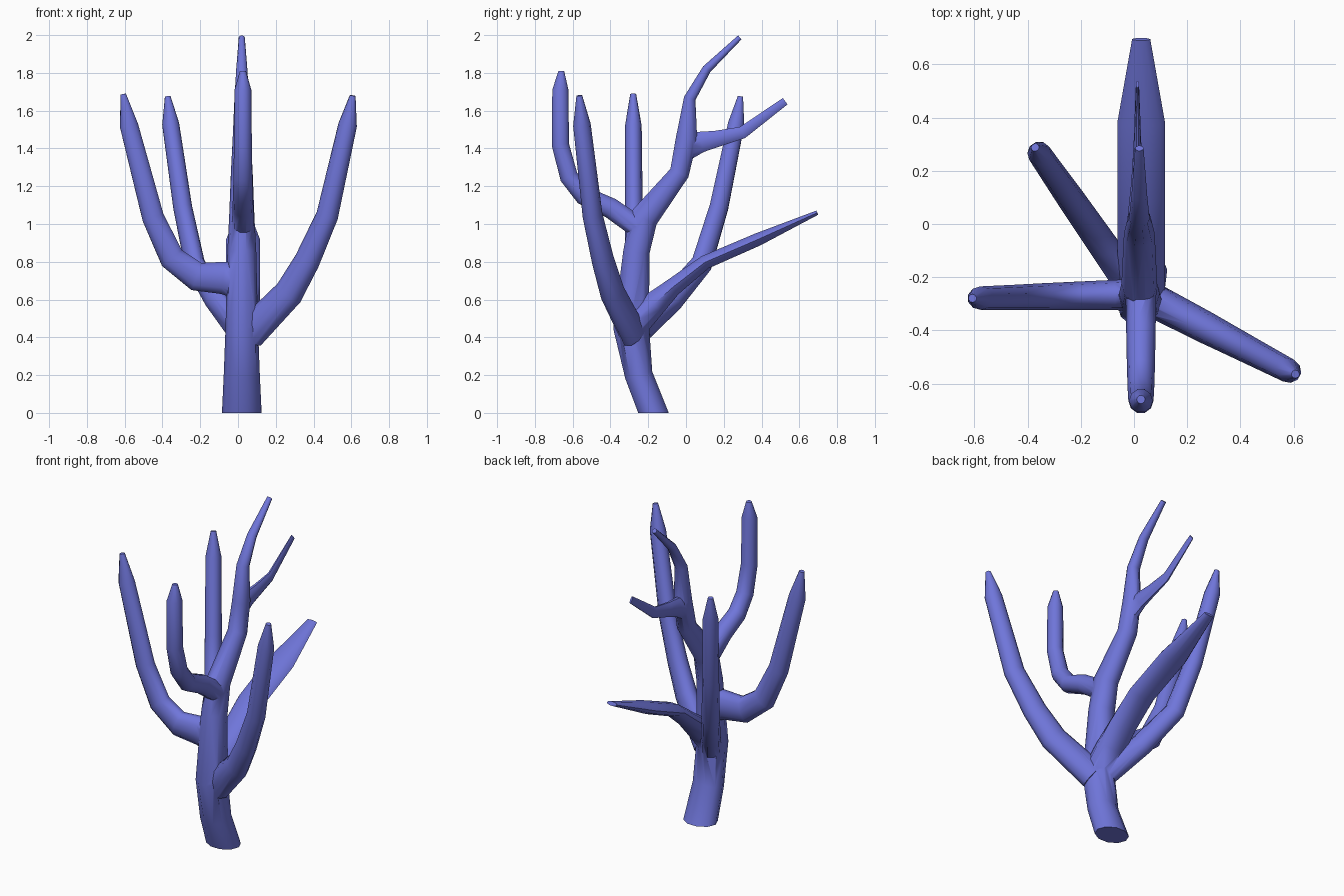
import bpy, bmesh, math
from mathutils import Vector

if "Cube" in bpy.data.objects:
    bpy.data.objects.remove(bpy.data.objects["Cube"])

mat = bpy.data.materials.new("coral_blue")
mat.diffuse_color = (0.16, 0.18, 0.70, 1)
mat.use_nodes = True
mat.node_tree.nodes["Principled BSDF"].inputs["Base Color"].default_value = mat.diffuse_color
SIDES = 10


def limb(name, origin, heading, wide, deep, path, tip=0.38):
    """Tapered oval tube in the vertical plane through origin at the heading angle.
    path holds (distance out, height[, half depth]); other sizes taper linearly."""
    ang = math.radians(heading)
    out = Vector((math.cos(ang), math.sin(ang), 0))
    side = Vector((out.y, -out.x, 0))
    pts = [Vector((*origin, 0)) + out * p[0] + Vector((0, 0, p[1])) for p in path]
    last = len(path) - 1
    bm = bmesh.new()
    rings = []
    for i, p in enumerate(path):
        f = i / last
        w = wide[0] + (wide[1] - wide[0]) * f
        h = p[2] if len(p) > 2 else deep[0] + (deep[1] - deep[0]) * f
        if i == last:
            w, h = w * tip, h * tip
        a = (pts[i] - pts[max(i - 1, 0)]).normalized()
        b = (pts[min(i + 1, last)] - pts[i]).normalized()
        tangent = Vector((0, 0, 1)) if p[1] == 0 else (a + b).normalized()
        up = side.cross(tangent).normalized()
        turns = [2 * math.pi * k / SIDES for k in range(SIDES)]
        rings.append([bm.verts.new(pts[i] + side * w * math.cos(t) + up * h * math.sin(t))
                      for t in turns])
    for lo, hi in zip(rings, rings[1:]):
        for k in range(SIDES):
            n = (k + 1) % SIDES
            bm.faces.new((lo[k], lo[n], hi[n], hi[k]))
    bm.faces.new(rings[0][::-1])
    bm.faces.new(rings[-1])
    bmesh.ops.recalc_face_normals(bm, faces=bm.faces[:])
    me = bpy.data.meshes.new(name)
    bm.to_mesh(me)
    bm.free()
    me.materials.append(mat)
    ob = bpy.data.objects.new(name, me)
    bpy.context.collection.objects.link(ob)
    return ob


# main stem with its curling top
stem = limb("branching_stem", (.02, 0), 90, (.105, .02), (.085, .018), [
    (-.172, 0), (-.25, .2), (-.29, .45, .1), (-.263, .85, .073), (-.225, 1.03, .08),
    (-.035, 1.27, .055), (.003, 1.45, .06), (.02, 1.665), (.11, 1.82), (.285, 1.988)], tip=.8)

# side branches
front = limb("front_branch", (.026, 0), -90, (.058, .042), (.06, .042), [
    (.25, .98), (.4, 1.085), (.54, 1.15), (.62, 1.25), (.665, 1.42), (.665, 1.71), (.66, 1.81)])
twig = limb("upper_back_twig", (.013, 0), 90, (.04, .006), (.07, .022), [
    (-.005, 1.4), (.08, 1.435), (.16, 1.45), (.3, 1.485), (.525, 1.65)], tip=1)
frond = limb("back_frond", (.027, 0), 90, (.09, .09), (.08, .033), [
    (-.28, .46), (-.17, .575), (-.07, .665, .05), (.1, .797, .039), (.38, .918, .036),
    (.695, 1.06)])
left = limb("left_branch", (.03, -.265), 181.3, (.06, .041), (.1, .041), [
    (0, .69), (.11, .715), (.25, .722), (.38, .82), (.48, 1.035), (.607, 1.52), (.638, 1.688)])
back_left = limb("back_left_branch", (-.005, -.24), 124.8, (.06, .041), (.075, .038), [
    (0, .45), (.2, .6), (.394, .79), (.505, 1.09), (.616, 1.53), (.643, 1.675)])
right = limb("right_branch", (.06, -.28), -27.5, (.065, .041), (.09, .041), [
    (0, .42), (.236, .635), (.345, .805), (.465, 1.045), (.587, 1.525), (.617, 1.68)])

# fuse all branches into the stem
bpy.context.view_layer.objects.active = stem
stem.select_set(True)
for b in (front, twig, frond, left, back_left, right):
    m = stem.modifiers.new("fuse", 'BOOLEAN')
    m.operation = 'UNION'
    m.solver = 'EXACT'
    m.object = b
    bpy.ops.object.modifier_apply(modifier=m.name)
    bpy.data.objects.remove(b, do_unlink=True)
bpy.ops.object.shade_smooth_by_angle(angle=math.radians(50))
